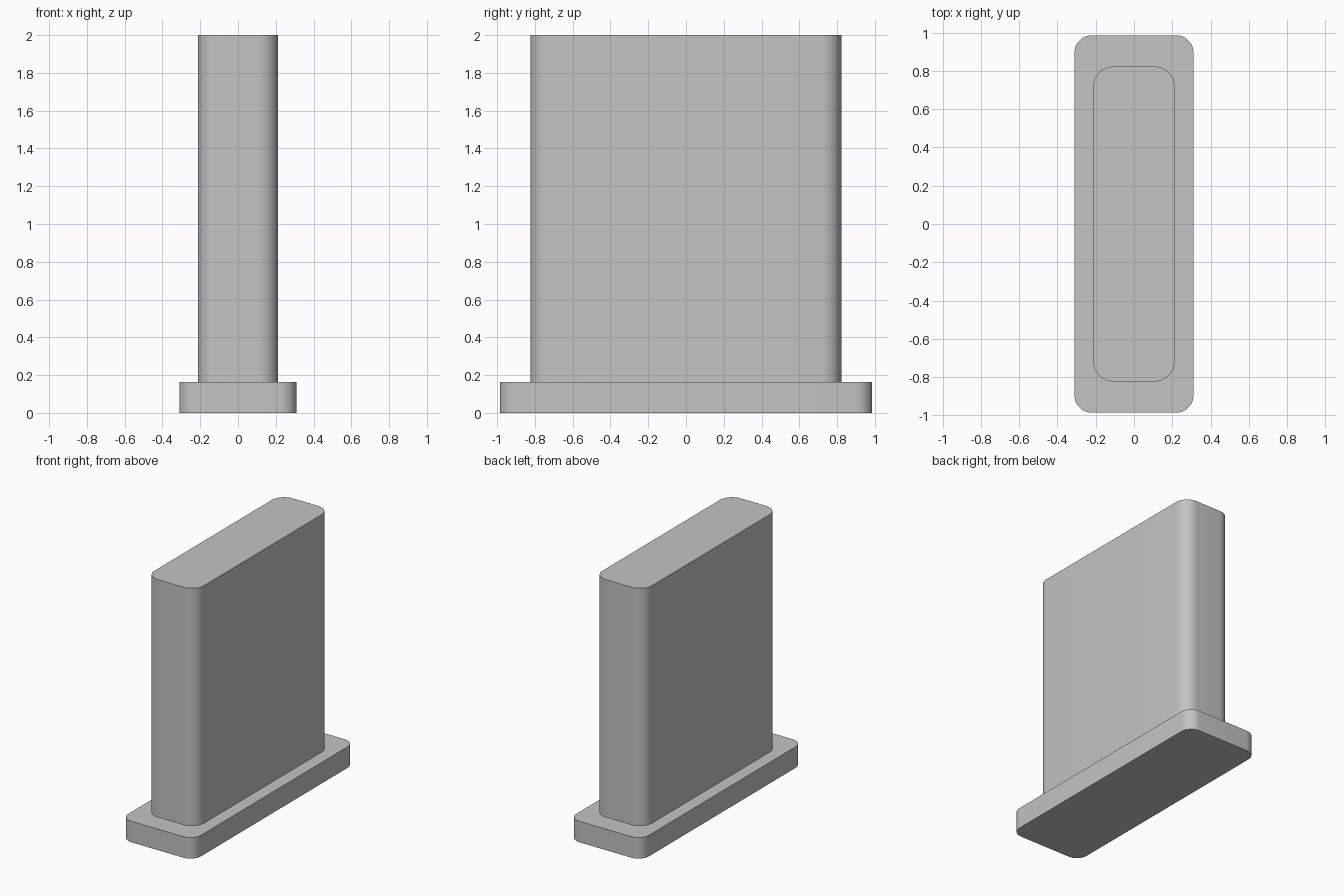
import bpy
import bmesh
from math import cos, sin, pi

cube = bpy.data.objects.get("Cube")
if cube:
    bpy.data.objects.remove(cube, do_unlink=True)

grey = bpy.data.materials.new("plain grey")
grey.use_nodes = True
colour = (0.55, 0.55, 0.55, 1)
grey.diffuse_color = colour
grey.node_tree.nodes["Principled BSDF"].inputs["Base Color"].default_value = colour


def rounded_slab(name, half_x, half_y, radius, bottom, top, steps=12):
    """Extrude a rounded rectangle from bottom to top."""
    bm = bmesh.new()
    outline = []
    for quarter, (sx, sy) in enumerate([(1, 1), (-1, 1), (-1, -1), (1, -1)]):
        for i in range(steps + 1):
            a = (quarter + i / steps) * pi / 2
            x = sx * (half_x - radius) + radius * cos(a)
            y = sy * (half_y - radius) + radius * sin(a)
            outline.append(bm.verts.new((x, y, bottom)))
    base = bm.faces.new(outline)
    raised = bmesh.ops.extrude_face_region(bm, geom=[base], use_keep_orig=True)
    verts = [g for g in raised["geom"] if isinstance(g, bmesh.types.BMVert)]
    bmesh.ops.translate(bm, verts=verts, vec=(0, 0, top - bottom))
    bmesh.ops.recalc_face_normals(bm, faces=bm.faces[:])
    mesh = bpy.data.meshes.new(name)
    bm.to_mesh(mesh)
    bm.free()
    mesh.materials.append(grey)
    obj = bpy.data.objects.new(name, mesh)
    bpy.context.collection.objects.link(obj)
    bpy.ops.object.select_all(action="DESELECT")
    obj.select_set(True)
    bpy.context.view_layer.objects.active = obj
    bpy.ops.object.shade_smooth_by_angle()
    return obj


# Low flange at the foot
rounded_slab("base_flange", 0.311, 0.986, 0.09, 0, 0.163)
# Tall upright block standing on the flange
rounded_slab("upright_block", 0.213, 0.823, 0.105, 0.163, 2)
